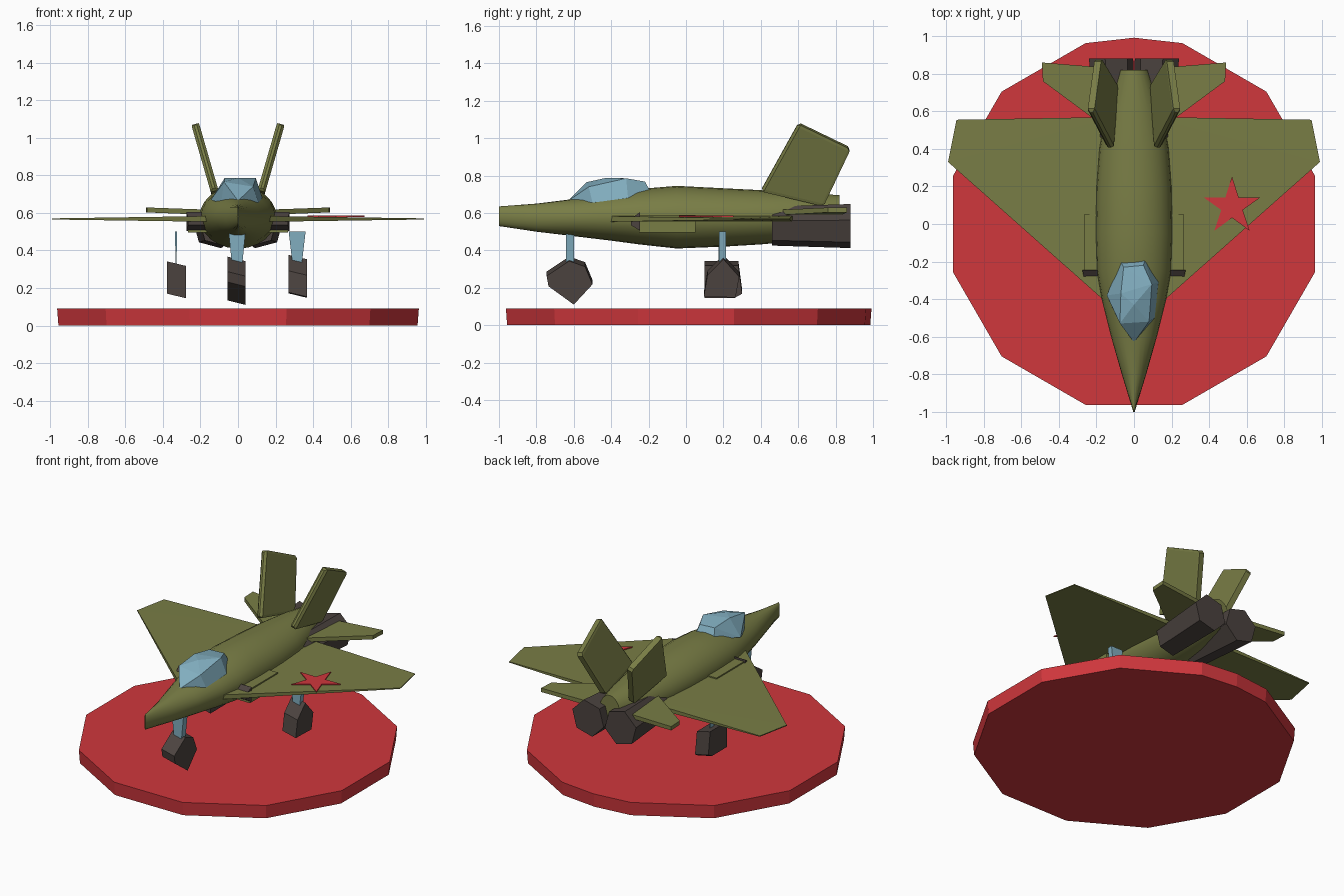
import bpy
import bmesh
import math
from mathutils import Vector

default_cube = bpy.data.objects.get("Cube")
if default_cube:
    bpy.data.objects.remove(default_cube, do_unlink=True)


def make_material(name, colour):
    material = bpy.data.materials.new(name)
    material.use_nodes = True
    material.diffuse_color = (*colour, 1)
    shader = material.node_tree.nodes["Principled BSDF"]
    shader.inputs["Base Color"].default_value = (*colour, 1)
    shader.inputs["Roughness"].default_value = 0.8
    return material


olive = make_material("olive green", (0.19, 0.205, 0.06))
brown = make_material("dark brown", (0.07, 0.055, 0.049))
blue = make_material("pale blue", (0.22, 0.42, 0.52))
red = make_material("signal red", (0.63, 0.038, 0.046))


def finish(name, bm, material):
    bmesh.ops.recalc_face_normals(bm, faces=bm.faces)
    mesh = bpy.data.meshes.new(name)
    bm.to_mesh(mesh)
    bm.free()
    mesh.materials.append(material)
    part = bpy.data.objects.new(name, mesh)
    bpy.context.collection.objects.link(part)
    return part


def loft(name, rings, material):
    """Skin a list of equal-length point rings and cap both ends."""
    bm = bmesh.new()
    loops = [[bm.verts.new(point) for point in ring] for ring in rings]
    for first, second in zip(loops, loops[1:]):
        count = len(first)
        for i in range(count):
            j = (i + 1) % count
            bm.faces.new((first[i], first[j], second[j], second[i]))
    bm.faces.new(loops[0])
    bm.faces.new(loops[-1])
    return finish(name, bm, material)


def hull(name, points, material):
    bm = bmesh.new()
    for point in points:
        bm.verts.new(point)
    bmesh.ops.convex_hull(bm, input=bm.verts)
    return finish(name, bm, material)


def bevel(part, width):
    modifier = part.modifiers.new("soft edges", "BEVEL")
    modifier.width = width
    modifier.segments = 1


# Round display base, with slightly uneven sides
corners = []
for step in range(12):
    angle = math.radians(15 + 30 * step)
    corners.append((1.005 * math.cos(angle), 1.005 * math.sin(angle)))
corners.insert(3, (0, 1))
loft("display_base",
     [[(x * s, y * s, z) for x, y in corners] for z, s in ((0, 0.985), (0.09, 0.992))],
     red)

# Fuselage: half width, bottom and top at stations from nose to tail
stations = [
    (-1.0, 0.004, 0.53, 0.635),
    (-0.8, 0.065, 0.50, 0.65),
    (-0.6, 0.122, 0.476, 0.675),
    (-0.4, 0.172, 0.452, 0.705),
    (-0.25, 0.198, 0.432, 0.728),
    (-0.05, 0.205, 0.41, 0.745),
    (0.2, 0.2, 0.42, 0.732),
    (0.4, 0.185, 0.432, 0.722),
    (0.6, 0.15, 0.45, 0.71),
    (0.82, 0.075, 0.49, 0.695),
]
rings = []
for y, half, low, high in stations:
    middle, rise = (low + high) / 2, (high - low) / 2
    rings.append([(half * math.cos(math.tau * i / 24), y,
                   middle + rise * math.sin(math.tau * i / 24)) for i in range(24)])
fuselage = loft("fuselage", rings, olive)
bpy.context.view_layer.objects.active = fuselage
fuselage.select_set(True)
bpy.ops.object.shade_smooth_by_angle(angle=math.radians(40))
fuselage.select_set(False)

# Canopy
hull("canopy", [
    (0, -0.63, 0.665), (-0.075, -0.53, 0.765), (0.08, -0.52, 0.74),
    (0, -0.43, 0.787), (-0.07, -0.37, 0.787), (0.095, -0.32, 0.785),
    (-0.055, -0.23, 0.768), (0.05, -0.22, 0.768),
    (-0.145, -0.38, 0.67), (0.13, -0.31, 0.68), (0.11, -0.5, 0.655),
    (-0.07, -0.2, 0.71), (0.06, -0.19, 0.715), (-0.09, -0.5, 0.65),
], blue)


def wing(name, root, tip, root_half, tip_half, root_z, tip_z):
    points = []
    for outline, half, z in ((root, root_half, root_z), (tip, tip_half, tip_z)):
        for x, y in outline:
            points += [(x, y, z - half), (x, y, z + half)]
    return hull(name, points, olive)


for side, label in ((1, "left"), (-1, "right")):
    # Main wing
    wing(label + "_wing",
         [(side * 0.1, -0.46), (side * 0.1, 0.57)],
         [(side * 0.99, 0.33), (side * 0.945, 0.555)],
         0.016, 0.003, 0.568, 0.568)

    # Tailplane
    wing(label + "_tailplane",
         [(side * 0.12, 0.49), (side * 0.12, 0.83)],
         [(side * 0.485, 0.76), (side * 0.49, 0.86)],
         0.014, 0.013, 0.602, 0.616)

    # Canted tail fin, a bevelled slab leaning outward
    lean = Vector((side * 0.11, 0, 0.375)).normalized()
    across = Vector((lean.z, 0, -lean.x)) * 0.021
    fin_points = []
    for y, z in ((0.4, 0.72), (0.6, 1.08), (0.88, 0.945), (0.735, 0.64)):
        centre = Vector((side * (0.12 + (z - 0.7) * 0.29), y, z))
        fin_points += [centre + across, centre - across]
    bevel(hull(label + "_tail_fin", fin_points, olive), 0.014)

    # Engine nozzle, widening to the rear
    nozzle = []
    for y, centre, radius in ((0.46, 0.1, 0.108), (0.88, 0.122, 0.122)):
        nozzle.append([(side * (centre + radius * math.cos(math.radians(60 * i + 15))), y,
                        0.53 + radius * math.sin(math.radians(60 * i + 15)))
                       for i in range(6)])
    loft(label + "_engine", nozzle, brown)

    # Air intake duct and its dark mouth
    hull(label + "_intake",
         [(side * x, y, z) for x in (0.15, 0.265) for y in (-0.25, 0.05)
          for z in (0.495, 0.59)], olive)
    mouth = [(side * x, -0.245, z) for x in (0.16, 0.275) for z in (0.505, 0.605)]
    mouth += [(side * x, -0.295, z) for x in (0.18, 0.265) for z in (0.535, 0.57)]
    hull(label + "_intake_mouth", mouth, brown)

# Star plate on the left wing
star = []
for i in range(10):
    reach = 0.06 if i % 2 else 0.16
    angle = math.radians(90 + 36 * i)
    star.append((0.522 + reach * math.cos(angle), 0.093 + reach * math.sin(angle)))
loft("wing_star", [[(x, y, z) for x, y in star] for z in (0.579, 0.586)], red)


def wheel(name, x, half, outline):
    loft(name, [[(x + s * half, y, z - s * 0.012) for y, z in outline] for s in (-1, 1)],
         brown)


def strut(name, x, y, top, bottom, depth, low):
    points = []
    for z, half in ((0.5, top), (low, bottom)):
        for s in (-1, 1):
            points += [(x + s * half, y - depth, z), (x + s * half, y + depth, z)]
    hull(name, points, blue)


# Landing gear
wheel("nose_wheel", -0.007, 0.048,
      [(-0.625, 0.355), (-0.54, 0.325), (-0.5, 0.23), (-0.6, 0.122), (-0.735, 0.22),
       (-0.745, 0.275)])
wheel("left_main_wheel", 0.318, 0.05,
      [(0.2, 0.365), (0.285, 0.27), (0.265, 0.16), (0.095, 0.165), (0.115, 0.28)])
wheel("right_main_wheel", -0.328, 0.05,
      [(0.1, 0.33), (0.28, 0.33), (0.3, 0.18), (0.26, 0.158), (0.1, 0.158)])
strut("nose_strut", -0.005, -0.62, 0.045, 0.027, 0.022, 0.32)
strut("left_main_strut", 0.315, 0.195, 0.045, 0.025, 0.018, 0.33)
strut("right_main_strut", -0.33, 0.195, 0.005, 0.003, 0.02, 0.32)
